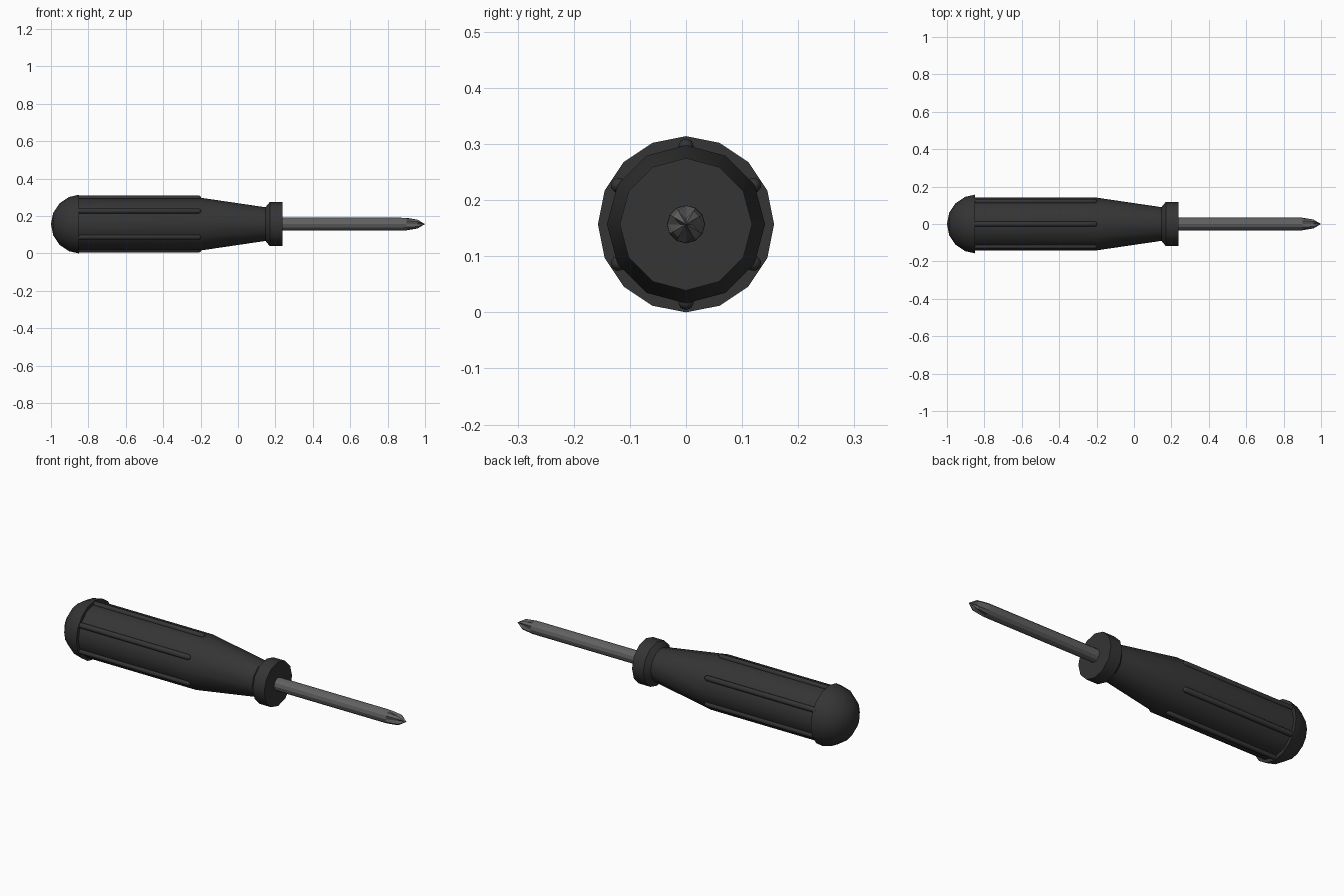
import bpy, bmesh
from math import sin, cos, pi, radians

if "Cube" in bpy.data.objects:
    bpy.data.objects.remove(bpy.data.objects["Cube"])

AXIS_Z = 0.157


def material(name, v):
    m = bpy.data.materials.new(name)
    m.diffuse_color = (v, v, v, 1)
    m.use_nodes = True
    m.node_tree.nodes["Principled BSDF"].inputs["Base Color"].default_value = m.diffuse_color
    return m


RUBBER = material("dark_rubber", 0.035)
STEEL = material("steel", 0.12)


def lathe(name, profile, sides, mat, radius=0.0, angle=0.0, smooth=None, shape=None):
    """Revolve (x, r) points about an x-parallel axis; r = 0 closes to a point."""
    bm = bmesh.new()
    cy, cz = radius * cos(angle), AXIS_Z + radius * sin(angle)
    rings = []
    for k, (x, r) in enumerate(profile):
        if r == 0:
            rings.append([bm.verts.new((x, cy, cz))])
            continue
        ring = []
        for i in range(sides):
            a = 2 * pi * i / sides + angle
            rr = shape(k, i, r) if shape else r
            ring.append(bm.verts.new((x, cy + rr * cos(a), cz + rr * sin(a))))
        rings.append(ring)
    for a, b in zip(rings, rings[1:]):
        for i in range(sides):
            j = (i + 1) % sides
            if len(a) == 1:
                bm.faces.new((a[0], b[j], b[i]))
            elif len(b) == 1:
                bm.faces.new((a[i], a[j], b[0]))
            else:
                bm.faces.new((a[i], a[j], b[j], b[i]))
    for ring in (rings[0], rings[-1]):
        if len(ring) > 1:
            bm.faces.new(ring)
    bmesh.ops.recalc_face_normals(bm, faces=bm.faces)
    me = bpy.data.meshes.new(name)
    bm.to_mesh(me)
    bm.free()
    me.materials.append(mat)
    ob = bpy.data.objects.new(name, me)
    bpy.context.collection.objects.link(ob)
    if smooth:
        bpy.ops.object.select_all(action='DESELECT')
        ob.select_set(True)
        bpy.context.view_layer.objects.active = ob
        bpy.ops.object.shade_smooth_by_angle(angle=radians(smooth))
    return ob


# Rounded butt of the handle, flat on its inner side
R = 0.157
dome = [(-1 + R - R * cos(i * pi / 8), R * sin(i * pi / 8)) for i in range(5)]
dome[4] = (-0.85, R)
lathe("handle_butt", dome, 16, RUBBER, smooth=35)

# Grip: straight part, taper, flared collar
lathe("handle_grip", [(-0.86, 0.141), (-0.2, 0.141), (0.147, 0.09),
                      (0.17, 0.118), (0.238, 0.118)], 12, RUBBER, smooth=32)

# Six raised ribs with rounded front ends
for i in range(6):
    lathe(f"grip_rib_{i + 1}", [(-0.86, 0.014), (-0.21, 0.014), (-0.2, 0.009), (-0.196, 0)],
          8, RUBBER, radius=0.139, angle=radians(30 + 60 * i), smooth=50)


# Shaft with a cross-shaped tip: every third edge sinks into a flute
def flute(k, i, r):
    return r * 0.4 if k == 3 and i % 3 == 0 else r


lathe("shaft", [(0.2, 0.034), (0.87, 0.034), (0.9, 0.0335), (0.96, 0.027), (1.0, 0)],
      12, STEEL, shape=flute)
